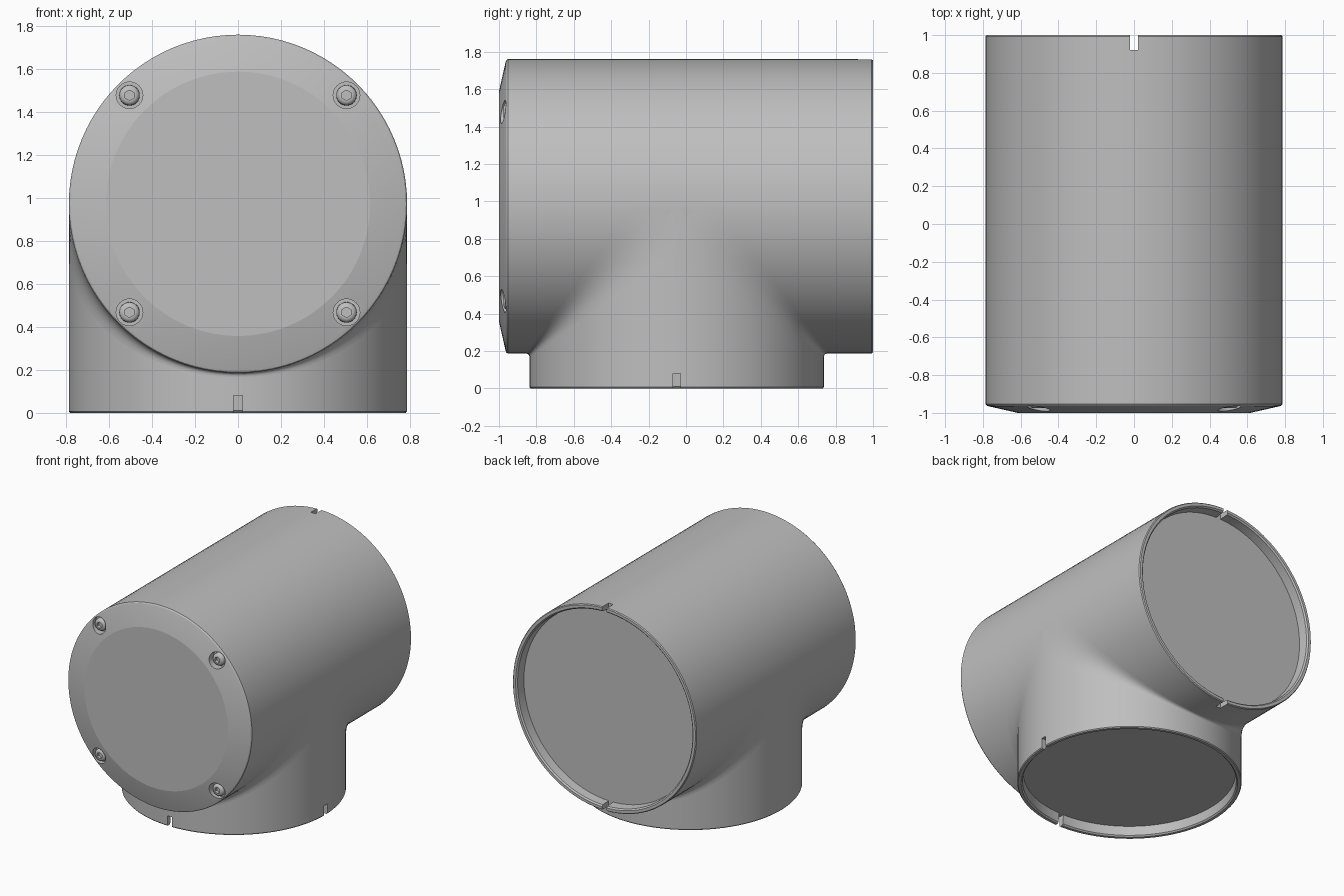
import bpy, bmesh, math
from mathutils import Matrix, Vector

if "Cube" in bpy.data.objects:
    bpy.data.objects.remove(bpy.data.objects["Cube"])

R, AXIS_Z, STEM_Y = 0.787, 0.973, -0.05   # pipe radius, run height, stem position

grey = bpy.data.materials.new("pipe grey")
grey.diffuse_color = (0.52, 0.52, 0.52, 1)
grey.use_nodes = True
grey.node_tree.nodes["Principled BSDF"].inputs["Base Color"].default_value = grey.diffuse_color


def finish(name, bm, mat=True):
    bmesh.ops.recalc_face_normals(bm, faces=bm.faces)
    mesh = bpy.data.meshes.new(name)
    bm.to_mesh(mesh)
    bm.free()
    ob = bpy.data.objects.new(name, mesh)
    bpy.context.collection.objects.link(ob)
    if mat:
        mesh.materials.append(grey)
    return ob


def lathe(name, profile, matrix, steps=96):
    """Turn (radius, height) points about local z."""
    bm = bmesh.new()
    rings = []
    for r, h in profile:
        if r == 0:
            rings.append([bm.verts.new((0, 0, h))] * steps)
        else:
            rings.append([bm.verts.new((r * math.cos(a), r * math.sin(a), h))
                          for a in (2 * math.pi * i / steps for i in range(steps))])
    for a, b in zip(rings, rings[1:]):
        for i in range(steps):
            j = (i + 1) % steps
            quad = list(dict.fromkeys((a[i], a[j], b[j], b[i])))
            bm.faces.new(quad)
    bm.transform(matrix)
    return finish(name, bm)


def box_cutter(size, loc):
    bm = bmesh.new()
    bmesh.ops.create_cube(bm, size=1, matrix=Matrix.Translation(loc) @ Matrix.Diagonal((*size, 1)))
    return finish("cutter", bm, False)


def rod_cutter(radius, y0, y1, x, z, sides):
    bm = bmesh.new()
    m = Matrix.Translation((x, (y0 + y1) / 2, z)) @ Matrix.Rotation(math.pi / 2, 4, 'X')
    bmesh.ops.create_cone(bm, cap_ends=True, segments=sides, radius1=radius,
                          radius2=radius, depth=y1 - y0, matrix=m)
    return finish("cutter", bm, False)


def smooth(ob, degrees):
    bpy.ops.object.select_all(action='DESELECT')
    ob.select_set(True)
    bpy.context.view_layer.objects.active = ob
    bpy.ops.object.shade_smooth_by_angle(angle=math.radians(degrees))


def cut(ob, cutters):
    for c in cutters:
        mod = ob.modifiers.new("cut", 'BOOLEAN')
        mod.operation, mod.solver, mod.object = 'DIFFERENCE', 'EXACT', c
        bpy.context.view_layer.objects.active = ob
        bpy.ops.object.modifier_apply(modifier=mod.name)
        bpy.data.objects.remove(c)


# Axis frame: local z runs along +y
along_y = Matrix.Translation((0, 0, AXIS_Z)) @ Matrix.Rotation(-math.pi / 2, 4, 'X')
screw_spots = [(sx * 0.505, AXIS_Z + sz * 0.505) for sx in (-1, 1) for sz in (-1, 1)]

# Horizontal run: coned front cap, recessed back socket
run = lathe("run_pipe", [(0, -1), (0.615, -1), (0.77, -0.965), (0.781, -0.961), (R, -0.953),
                         (R, 0.993), (0.781, 1), (0.76, 1), (0.75, 0.99), (0.745, 0.92),
                         (0, 0.92)], along_y)
notches = [box_cutter((0.04, 0.16, 0.16), (0, 1.0, AXIS_Z + s * 0.79)) for s in (-1, 1)]
bores = [rod_cutter(0.062, -1.1, -0.93, x, z, 32) for x, z in screw_spots]
cut(run, notches + bores)
smooth(run, 12)

# Vertical stem with recessed bottom socket
stem = lathe("stem_pipe", [(0, 0.08), (0.745, 0.08), (0.75, 0.01), (0.76, 0), (0.781, 0),
                           (R, 0.007), (R, AXIS_Z), (0, AXIS_Z)],
             Matrix.Translation((0, STEM_Y, 0)))
cut(stem, [box_cutter((0.04, 0.16, 0.16), (0, STEM_Y - 0.79, 0)),
           box_cutter((0.16, 0.04, 0.16), (0.79, STEM_Y, 0))])
smooth(stem, 12)

# Blend between run and stem, widening towards the sides
for side, label in ((-1, "front"), (1, "back")):
    bm = bmesh.new()
    rows = []
    for i in range(65):
        t = math.pi * i / 64
        x, v = R * math.cos(t), R * math.sin(t)
        d = 0.02 + 0.2 * (1 - math.sin(t))
        row = []
        for k in range(9):
            s = k / 8
            u, w = v + d * (1 - s) ** 2, v + d * s * s
            row.append(bm.verts.new((x, STEM_Y + side * u, AXIS_Z - w)))
        rows.append(row)
    for a, b in zip(rows, rows[1:]):
        for k in range(8):
            f = bm.faces.new((a[k], a[k + 1], b[k + 1], b[k]))
    blend = finish(label + "_blend", bm)
    # Face the blend outwards (downwards at the middle)
    mid = blend.data.polygons[32 * 8 + 4]
    if mid.normal.z > 0:
        blend.data.flip_normals()
    smooth(blend, 60)

# Socket-head screws sunk in the front cone
for n, (x, z) in enumerate(screw_spots):
    m = Matrix.Translation((x, 0, z)) @ Matrix.Rotation(-math.pi / 2, 4, 'X')
    screw = lathe(f"screw_{n + 1}", [(0, -0.975), (0.03, -0.975), (0.04, -0.97), (0.047, -0.96),
                                     (0.048, -0.92), (0, -0.92)], m, 32)
    cut(screw, [rod_cutter(0.024, -1.1, -0.95, x, z, 6)])
    smooth(screw, 35)
